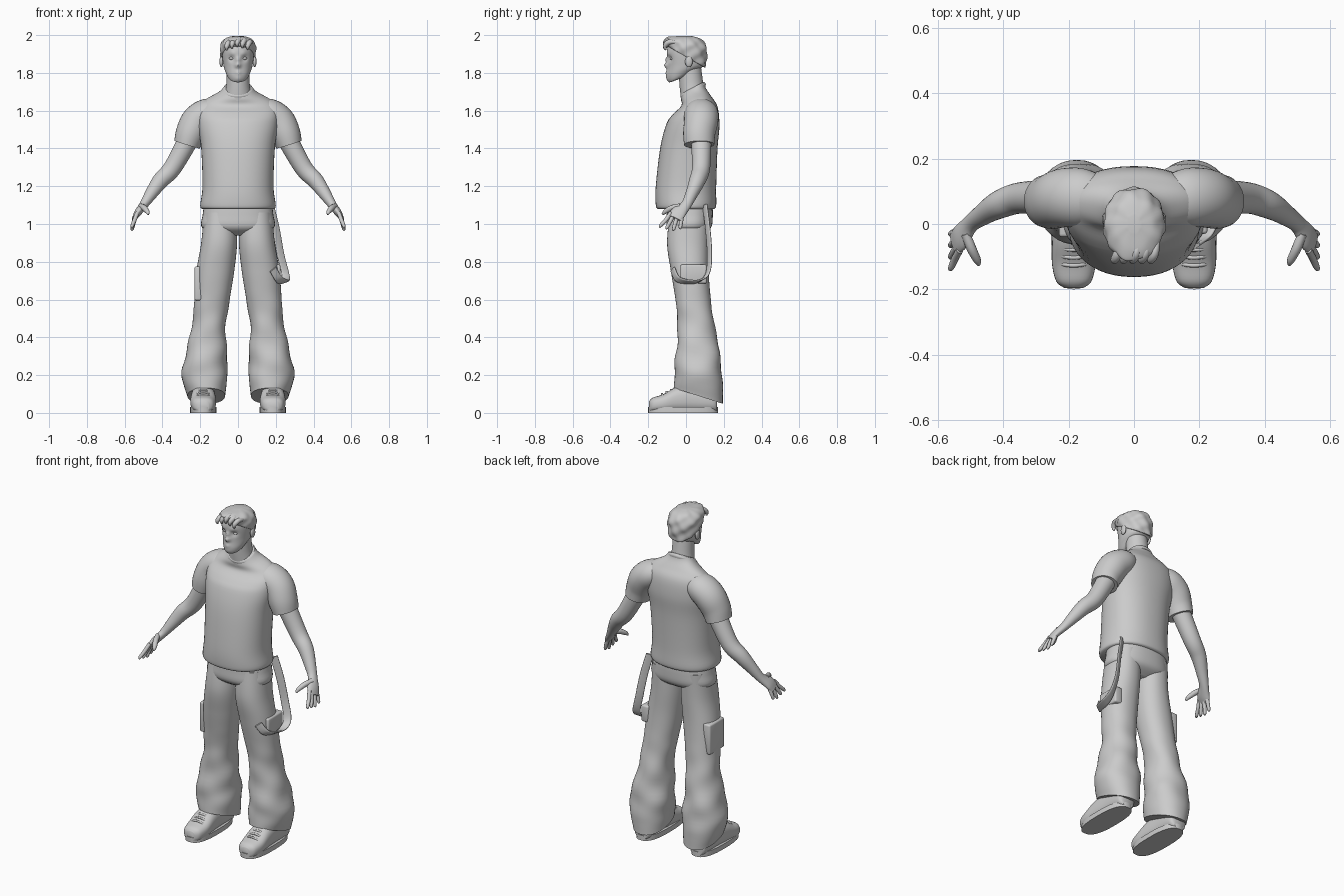
import bpy, bmesh, math
from mathutils import Vector

if "Cube" in bpy.data.objects:
    bpy.data.objects.remove(bpy.data.objects["Cube"])

RIGHTWARD, BACKWARD, UPWARD = Vector((1, 0, 0)), Vector((0, 1, 0)), Vector((0, 0, 1))
GREY = (.6, .6, .6, 1)
clay = bpy.data.materials.new("clay grey")
clay.use_nodes = True
clay.diffuse_color = GREY
clay.node_tree.nodes["Principled BSDF"].inputs["Base Color"].default_value = GREY


def finish(name, bm):
    bmesh.ops.recalc_face_normals(bm, faces=bm.faces)
    mesh = bpy.data.meshes.new(name)
    bm.to_mesh(mesh)
    bm.free()
    mesh.materials.append(clay)
    mesh.shade_smooth()
    mesh.set_sharp_from_angle(angle=math.radians(50))
    bpy.context.collection.objects.link(bpy.data.objects.new(name, mesh))


def spline(before, start, end, after, t):
    slope_in, slope_out = (end - before) / 2, (after - start) / 2
    rise = end - start
    cubic = slope_in + slope_out - 2 * rise
    square = 3 * rise - 2 * slope_in - slope_out
    return start + t * (slope_in + t * (square + t * cubic))


def smooth_rows(stations, steps):
    """Fill in rows between stations of x, y, z, radius and optional second radius."""
    rows = [list(row) if len(row) == 5 else [*row, row[-1]] for row in stations]
    last = len(rows) - 1
    for i in range(last):
        near = [rows[max(0, min(last, i + k))] for k in (-1, 0, 1, 2)]
        for step in range(steps):
            yield [spline(*values, step / steps) for values in zip(*near)]
    yield rows[last]


def loft(name, stations, axis=None, side=RIGHTWARD, power=2, segments=32, steps=5,
         tilt=None, sculpt=None, mirror=1):
    """Skin rounded rings along a path, or along a fixed axis."""
    rows = list(smooth_rows(stations, steps))
    centres = [Vector(row[:3]) for row in rows]
    bm = bmesh.new()
    rings = []
    for i, (centre, row) in enumerate(zip(centres, rows)):
        following = centres[min(i + 1, len(rows) - 1)]
        along = axis or (following - centres[max(i - 1, 0)]).normalized()
        across = (side - along * side.dot(along)).normalized()
        other = along.cross(across)
        lean = tilt(centre.z) if tilt else 0
        ring = []
        for k in range(segments):
            turn = math.tau * k / segments
            u, v = (math.copysign(abs(f) ** (2 / power), f) for f in (math.cos(turn), math.sin(turn)))
            point = centre + across * row[3] * u + (other + along * lean) * row[4] * v
            if sculpt:
                point = sculpt(point, centre)
            point.x *= mirror
            ring.append(bm.verts.new(point))
        rings.append(ring)
    for lower, upper in zip(rings, rings[1:]):
        for k in range(segments):
            bm.faces.new((lower[k - 1], lower[k], upper[k], upper[k - 1]))
    bm.faces.new(rings[0])
    bm.faces.new(rings[-1])
    finish(name, bm)


def column(name, rows, **options):
    """Upright central loft from rows of height, depth, half width, half depth."""
    loft(name, [(0, y, z, a, b) for z, y, a, b in rows], axis=UPWARD, **options)


def ball(name, centre, size):
    bm = bmesh.new()
    bmesh.ops.create_uvsphere(bm, u_segments=20, v_segments=12, radius=1)
    bmesh.ops.scale(bm, vec=size, verts=bm.verts)
    bmesh.ops.translate(bm, vec=centre, verts=bm.verts)
    finish(name, bm)


def pocket(name, centre, size):
    bm = bmesh.new()
    bmesh.ops.create_cube(bm, size=1)
    bmesh.ops.scale(bm, vec=size, verts=bm.verts)
    bmesh.ops.translate(bm, vec=centre, verts=bm.verts)
    bmesh.ops.bevel(bm, geom=bm.edges[:], offset=.01, segments=3, profile=.5, affect='EDGES')
    finish(name, bm)


# Face relief: sideways position, height, radius, push forward
RELIEF = {
    "nose tip": (0, 1.84, .014, .022),
    "nose bridge": (0, 1.87, .012, .012),
    "lips": (0, 1.803, .016, .008),
    "chin": (0, 1.77, .02, .006),
    "eye sockets": (.034, 1.877, .016, -.012),
    "brows": (.03, 1.9, .015, .005),
}


def face(point, centre):
    if point.y < centre.y:
        for x, z, radius, push in RELIEF.values():
            distance = math.hypot(abs(point.x) - x, point.z - z) / radius
            point.y -= push * math.exp(-distance * distance)
    return point


def waves(point, centre):
    spoke = point - centre
    turn = math.atan2(spoke.y, spoke.x)
    ripple = math.sin(9 * turn + 60 * point.z) + math.sin(5 * turn - 90 * point.z)
    return centre + spoke * (1 + ripple * .025)


def folds(point, centre):
    spoke = point - centre
    turn = math.atan2(spoke.y, spoke.x)
    strength = .03 * max(0, min(1, 2 - 3 * point.z)) * max(0, min(1, 8 * point.z - 1))
    ripple = math.sin(38 * point.z + 2 * turn) + math.sin(3 * turn - 25 * point.z)
    return centre + spoke * (1 + strength * ripple)


# Head, neck and hair
column("neck", [(1.65, .045, .08, .07), (1.73, .03, .063, .064), (1.83, .02, .06, .06)])
column("head", [(1.76, -.055, .02, .02), (1.77, -.04, .046, .05), (1.8, -.02, .064, .08),
                (1.84, 0, .077, .096), (1.92, 0, .085, .1), (1.97, 0, .07, .085)],
       tilt=lambda z: max(0, 5 * (1.84 - z)), segments=72, steps=9, sculpt=face)
column("hair", [(1.885, 0, .08, .09), (1.89, 0, .09, .104), (1.93, 0, .094, .11),
                (1.96, 0, .087, .108), (1.985, 0, .06, .08), (1.996, 0, .02, .026)],
       tilt=lambda z: 5 * (z - 2), segments=64, steps=6, sculpt=waves)
for i in range(5):
    x = .028 * i - .06
    top = 1.98 - abs(x) / 3
    loft(f"hair_lock_{i + 1}", [(x + .02, -.05, top, .008), (x + .01, -.09, top, .014),
                                (x, -.11, top - .02, .012), (x, -.108, top - .04, .004)],
         segments=12)

# Shirt body and collar
def shoulder_tilt(z):
    return max(0, 3 * (z - 1.55))


column("shirt_body", [(1.08, 0, .19, .15), (1.1, 0, .2, .16), (1.2, 0, .188, .16),
                      (1.4, .015, .195, .152), (1.52, .035, .212, .142), (1.6, .05, .212, .118),
                      (1.65, .055, .18, .08), (1.69, .04, .105, .066), (1.72, .037, .075, .06)],
       tilt=shoulder_tilt, power=2.25, segments=48)
column("shirt_collar", [(1.7, .038, .085, .066), (1.71, .037, .083, .067),
                        (1.722, .035, .07, .06)], tilt=shoulder_tilt, segments=40)

for mirror, label in ((1, "left"), (-1, "right")):
    # Eyes and ears
    ball(label + "_eye", (mirror * .034, -.073, 1.877), (.014, .013, .009))
    ball(label + "_ear", (mirror * .088, .015, 1.86), (.01, .02, .03))

    # Sleeve, arm and hand
    loft(label + "_sleeve", [(.1, .075, 1.6, .07, .06), (.16, .08, 1.585, .09, .08),
                             (.215, .08, 1.545, .09, .085), (.25, .07, 1.48, .085, .08),
                             (.27, .07, 1.42, .08, .07)], side=BACKWARD, mirror=mirror)
    loft(label + "_arm", [(.25, .08, 1.47, .055), (.345, .08, 1.3, .048), (.41, .06, 1.23, .043),
                          (.46, .03, 1.16, .033), (.5, 0, 1.1, .028, .023),
                          (.53, -.04, 1.06, .041, .019), (.55, -.06, 1.03, .036, .01)],
         side=BACKWARD, mirror=mirror)
    for i in range(4):
        root, tip = .02 * i - .08, .035 * i - .135
        end = .965 + .008 * abs(i - 2)
        loft(f"{label}_finger_{i + 1}",
             [(.533, root, 1.06, .011), (.548, (root + tip) / 2, 1.02, .011),
              (.56, tip, end + .01, .009), (.56, tip, end, .004)],
             side=BACKWARD, segments=12, mirror=mirror)
    loft(label + "_thumb", [(.515, -.03, 1.095, .014), (.497, -.075, 1.085, .015),
                            (.48, -.11, 1.065, .012), (.475, -.125, 1.05, .005)],
         side=BACKWARD, segments=12, mirror=mirror)

    # Trouser leg with a hem that drops at the back
    loft(label + "_trouser_leg", [(.095, .02, 1.06, .085, .105), (.1, .01, .9, .095, .11),
                                  (.12, .02, .75, .1), (.14, .04, .58, .093),
                                  (.155, .055, .45, .09, .1), (.176, .066, .22, .12, .125),
                                  (.168, .065, .09, .1, .13)],
         axis=UPWARD, power=2.2, segments=40, steps=9, mirror=mirror,
         tilt=lambda z: min(0, 2 * (z - .25)), sculpt=folds)

    # Shoe, sole and laces
    upper = [(.165, .04, .05), (.14, .058, .065), (.03, .062, .073), (-.05, .066, .067),
             (-.12, .067, .048), (-.175, .054, .039), (-.195, .03, .03)]
    loft(label + "_shoe", [(.184, y, height + .003, width, height) for y, width, height in upper],
         axis=BACKWARD, power=2.5, mirror=mirror)
    loft(label + "_shoe_sole", [(.184, -.015, z, .07, .185) for z in (0, .03)],
         axis=UPWARD, power=2.6, segments=40, mirror=mirror)
    for i in range(4):
        y, z = -.055 - .024 * i, .133 - .011 * i
        arc = [(.184 + .024 * k, y + .002 * k * k, z - .005 * k * k, .006) for k in range(-2, 3)]
        loft(f"{label}_shoe_lace_{i + 1}", arc, side=BACKWARD, segments=10, mirror=mirror)

# Trouser seat and side pockets
column("trouser_seat", [(1.13, .02, .175, .118), (1.05, .02, .187, .122),
                        (.98, .017, .19, .115), (.94, .015, .1, .06)], power=2.3, segments=40)
pocket("right_side_pocket", (-.205, .03, .685), (.05, .14, .18))
pocket("left_side_pocket", (.2, .04, .735), (.05, .14, .1))

# Hanging strap
strap_path = [(.17, .1, 1.1), (.2, .115, .98), (.225, .125, .84), (.25, .115, .74),
              (.252, .07, .7), (.24, .01, .695), (.215, -.045, .71), (.185, -.07, .76)]
loft("hanging_strap", [(*point, .022, .006) for point in strap_path],
     side=Vector((.8, .5, .3)), power=3, segments=16)
